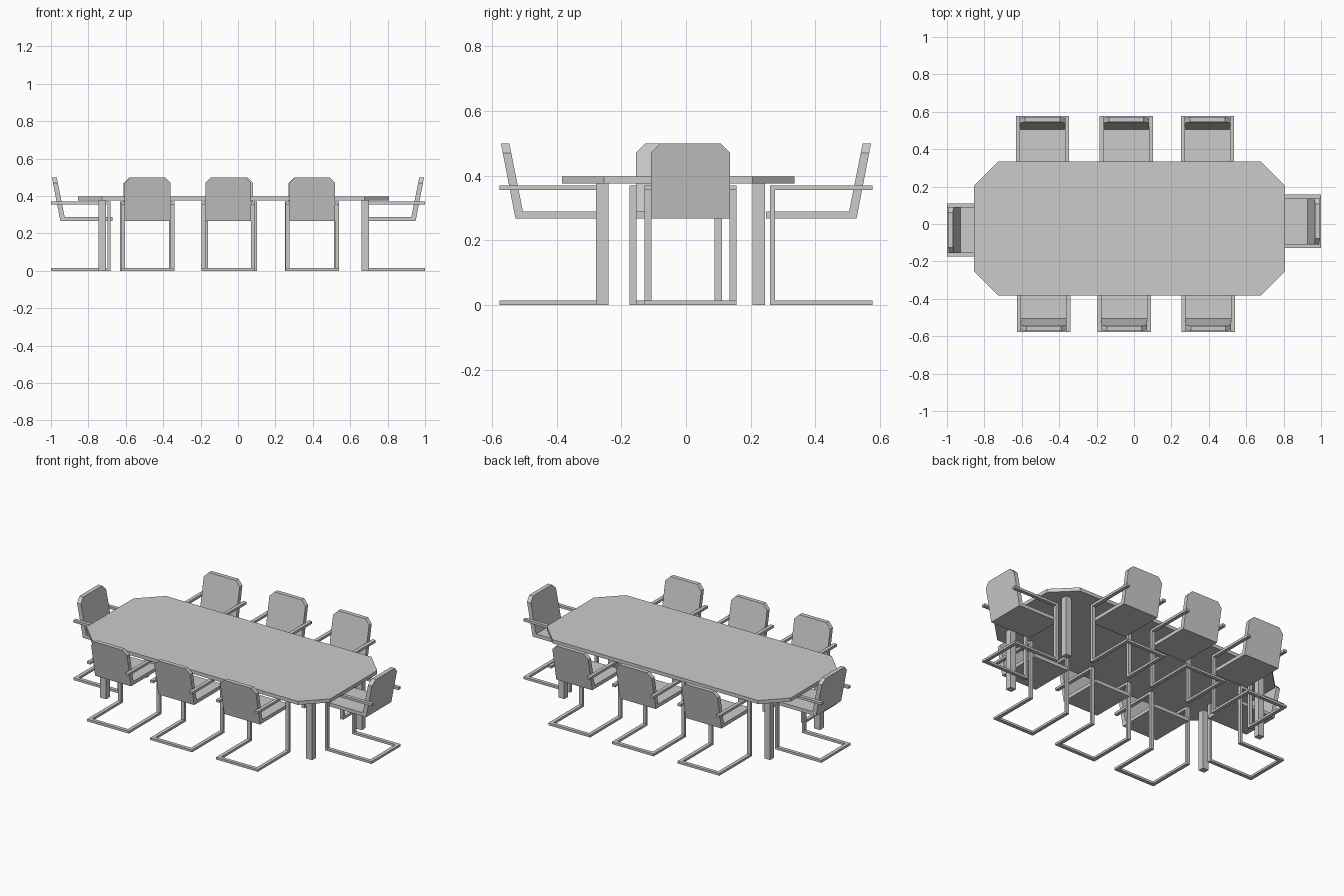
import bpy, bmesh
from math import pi

if "Cube" in bpy.data.objects:
    bpy.data.objects.remove(bpy.data.objects["Cube"])


def finish(bm, name):
    bmesh.ops.recalc_face_normals(bm, faces=bm.faces[:])
    mesh = bpy.data.meshes.new(name)
    bm.to_mesh(mesh)
    bm.free()
    return mesh


def place(mesh, name, loc=(0, 0, 0), rot=0):
    ob = bpy.data.objects.new(name, mesh)
    ob.location = loc
    ob.rotation_euler.z = rot
    bpy.context.collection.objects.link(ob)
    return ob


def extrude(bm, profile, x0, x1):
    """Extrude a closed (y, z) profile from x0 to x1."""
    face = bm.faces.new([bm.verts.new((x0, y, z)) for y, z in profile])
    new = bmesh.ops.extrude_face_region(bm, geom=[face], use_keep_orig=True)["geom"]
    verts = [g for g in new if isinstance(g, bmesh.types.BMVert)]
    bmesh.ops.translate(bm, verts=verts, vec=(x1 - x0, 0, 0))


def rect(y0, y1, z0, z1):
    return [(y0, z0), (y1, z0), (y1, z1), (y0, z1)]


# Table top: slab with clipped corners
bm = bmesh.new()
extrude(bm, rect(-0.383, 0.335, 0.375, 0.397), -0.856, 0.806)
upright = [e for e in bm.edges if abs(e.verts[0].co.z - e.verts[1].co.z) > 0.01]
bmesh.ops.bevel(bm, geom=upright, offset=0.13, segments=1, affect='EDGES')
place(finish(bm, "table_top"), "table_top")

# Table legs
bm = bmesh.new()
extrude(bm, rect(-0.019, 0.019, 0, 0.376), -0.02, 0.02)
leg = finish(bm, "table_leg")
for x in (-0.725, 0.68):
    for y in (-0.259, 0.225):
        place(leg, "table_leg", (x, y, 0))

# Chair frame: two C-shaped sides joined by a floor bar at the rear
W, B, D = 0.1425, 0.022, 0.317      # half width, bar width, depth
side = [(0, 0), (D, 0), (D, 0.37), (0, 0.37), (0, 0.355),
        (D - B * 0.7, 0.355), (D - B * 0.7, 0.014), (0, 0.014)]
bm = bmesh.new()
for x0 in (-W, W - B):
    extrude(bm, side, x0, x0 + B)
extrude(bm, rect(0, B, 0, 0.014), -W + B, W - B)
frame = finish(bm, "chair_frame")

# Chair shell: seat and leaning back in one L, upper corners clipped
S = W - B + 0.002
shell = [(0.33, 0.267), (0.05, 0.267), (0.005, 0.5),
         (0.031, 0.5), (0.073, 0.289), (0.33, 0.289)]
bm = bmesh.new()
extrude(bm, shell, -S, S)
corners = [e for e in bm.edges
           if all(v.co.z > 0.49 for v in e.verts)
           and abs(e.verts[0].co.x - e.verts[1].co.x) < 0.001]
bmesh.ops.bevel(bm, geom=corners, offset=0.03, segments=1, affect='EDGES')
seat = finish(bm, "chair_seat")

# Chairs around the table: (x, y) of the rear middle, and turn
spots = [(x, -0.577, 0) for x in (-0.483, -0.052, 0.397)]
spots += [(x, 0.577, pi) for x in (-0.489, -0.041, 0.393)]
spots += [(-1, -0.032, -pi / 2), (1, 0.014, pi / 2)]
for x, y, turn in spots:
    place(frame, "chair_frame", (x, y, 0), turn)
    place(seat, "chair_seat", (x, y, 0), turn)
